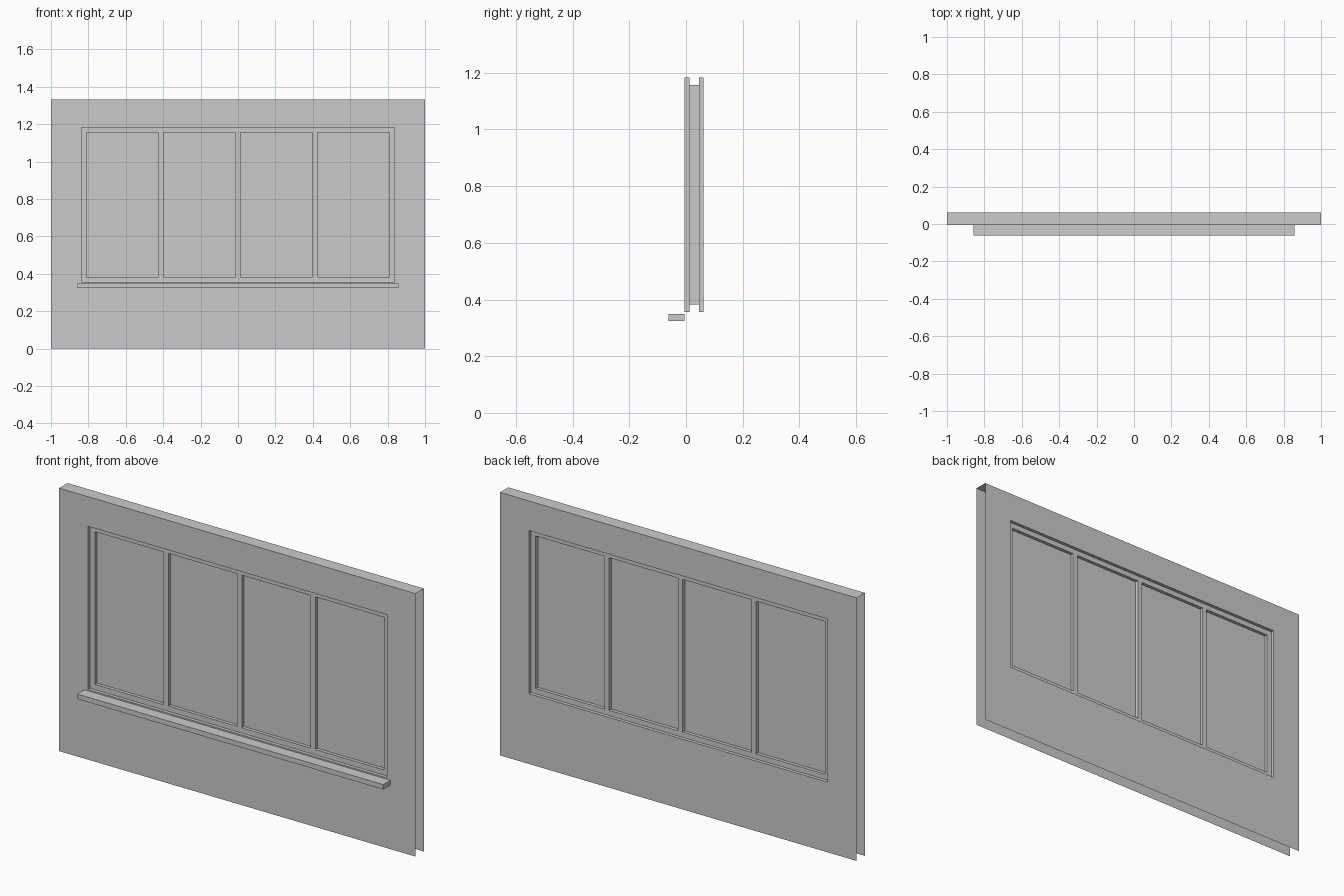
import bpy, bmesh

if "Cube" in bpy.data.objects:
    bpy.data.objects.remove(bpy.data.objects["Cube"])

YC = 0.0285            # middle plane of the wall thickness
Y_WALL = -0.0335       # local y of front wall sheet
Y_FRAME = -0.0167      # local y of frame face
BAR = 0.0267           # frame and mullion width
WALL = (-1.0, 0.0, 1.0, 1.3333)            # x0, z0, x1, z1
OPENING = (-0.838, 0.356, 0.838, 1.183)
INNER = (OPENING[0] + BAR, OPENING[1] + BAR, OPENING[2] - BAR, OPENING[3] - BAR)


def corners(rect, y):
    x0, z0, x1, z1 = rect
    return [(x0, y, z0), (x1, y, z0), (x1, y, z1), (x0, y, z1)]


def ring(rect_a, ya, rect_b, yb):
    """Four quads joining two rectangles (flat border or reveal)."""
    a, b = corners(rect_a, ya), corners(rect_b, yb)
    return [[a[i], a[(i + 1) % 4], b[(i + 1) % 4], b[i]] for i in range(4)]


def make(name, quads, mirror=False):
    bm = bmesh.new()
    for q in quads:
        bm.faces.new([bm.verts.new(p) for p in q])
    bmesh.ops.remove_doubles(bm, verts=bm.verts, dist=1e-5)
    mesh = bpy.data.meshes.new(name)
    bm.to_mesh(mesh)
    bm.free()
    ob = bpy.data.objects.new(name, mesh)
    ob.location.y = YC
    bpy.context.collection.objects.link(ob)
    if mirror:
        mod = ob.modifiers.new("both_sides", 'MIRROR')
        mod.use_axis = (False, True, False)
    return ob


# Wall sheets with the opening and its reveal, front and back
make("wall", ring(WALL, Y_WALL, OPENING, Y_WALL)
     + ring(OPENING, Y_WALL, OPENING, Y_FRAME), mirror=True)

# Top cap; sides and bottom of the wall panel stay open
make("wall_top", [[(-1, Y_WALL, WALL[3]), (1, Y_WALL, WALL[3]),
                   (1, -Y_WALL, WALL[3]), (-1, -Y_WALL, WALL[3])]])

# Window frame: border, three mullions, pane reveals
pane_w = (INNER[2] - INNER[0] - 3 * BAR) / 4
panes = []
for i in range(4):
    x = INNER[0] + i * (pane_w + BAR)
    panes.append((x, INNER[1], x + pane_w, INNER[3]))
quads = ring(OPENING, Y_FRAME, INNER, Y_FRAME)
for left, right in zip(panes, panes[1:]):
    quads.append(corners((left[2], INNER[1], right[0], INNER[3]), Y_FRAME))
for p in panes:
    quads += ring(p, Y_FRAME, p, 0.0)
make("window_frame", quads, mirror=True)

# Glass panes on the middle plane
make("window_panes", [corners(p, 0.0) for p in panes])

# Sill: box butted against the front sheet, no hidden back face
SILL = (-0.858, 0.324, 0.858, 0.349)
y_front = -0.062 - YC
sill_sides = [q[::-1] for q in ring(SILL, y_front, SILL, Y_WALL)]
make("window_sill", [corners(SILL, y_front)] + sill_sides)
